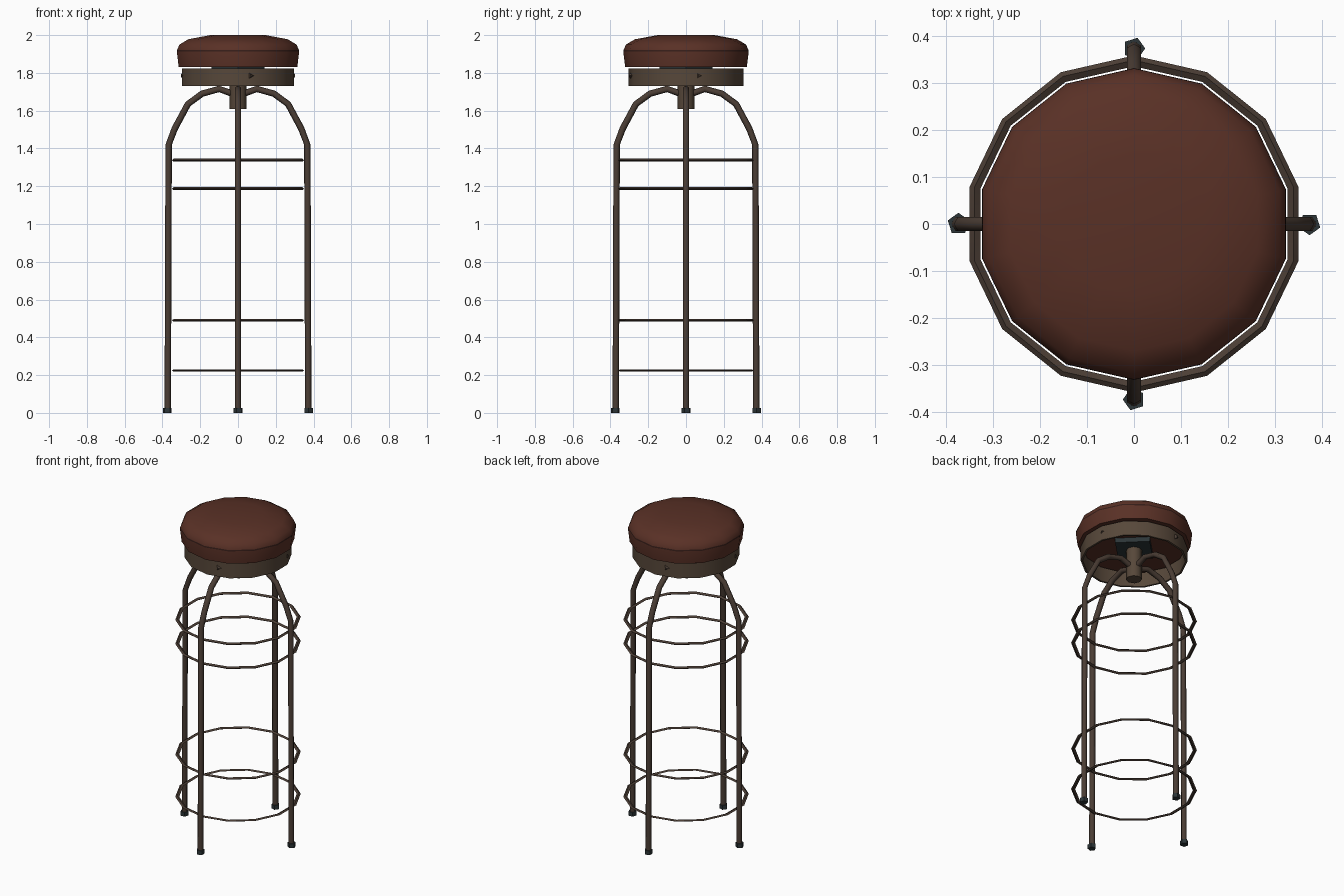
import bpy, bmesh, math
from mathutils import Vector, Matrix

if "Cube" in bpy.data.objects:
    bpy.data.objects.remove(bpy.data.objects["Cube"])


def mat(name, rgb):
    m = bpy.data.materials.new(name)
    m.diffuse_color = (*rgb, 1)
    m.use_nodes = True
    m.node_tree.nodes["Principled BSDF"].inputs["Base Color"].default_value = m.diffuse_color
    return m


LEATHER = mat("red brown leather", (0.100, 0.030, 0.019))
SEAM = mat("dark seam", (0.035, 0.012, 0.009))
BRASS = mat("aged metal", (0.095, 0.064, 0.042))
IRON = mat("dark brown iron", (0.070, 0.047, 0.035))
RUBBER = mat("dark grey teal", (0.025, 0.035, 0.038))


def make(name, bm, mats, smooth=40):
    bmesh.ops.recalc_face_normals(bm, faces=bm.faces)
    me = bpy.data.meshes.new(name)
    bm.to_mesh(me)
    bm.free()
    for m in mats:
        me.materials.append(m)
    ob = bpy.data.objects.new(name, me)
    bpy.context.collection.objects.link(ob)
    if smooth:
        bpy.ops.object.select_all(action='DESELECT')
        ob.select_set(True)
        bpy.context.view_layer.objects.active = ob
        bpy.ops.object.shade_smooth_by_angle(angle=math.radians(smooth))
    return ob


def lathe(name, profile, sides, mats, loop=False, smooth=40, seam_row=None):
    """Turn an (r, z) profile about z; open profiles get flat caps."""
    bm = bmesh.new()
    rows = [[bm.verts.new((r * math.sin(2 * math.pi * i / sides),
                           r * math.cos(2 * math.pi * i / sides), z))
             for i in range(sides)] for r, z in profile]
    n = len(rows)
    for k in range(n if loop else n - 1):
        a, b = rows[k], rows[(k + 1) % n]
        for i in range(sides):
            j = (i + 1) % sides
            f = bm.faces.new((a[i], a[j], b[j], b[i]))
            if k == seam_row:
                f.material_index = 1
    if not loop:
        bm.faces.new(rows[0])
        bm.faces.new(rows[-1])
    return make(name, bm, mats, smooth)


def tube(name, pts, radius, sides, angle, m):
    """Sweep a polygon along an (r, z) path in the vertical plane at angle."""
    bm = bmesh.new()
    rings = []
    P = [Vector((r, 0, z)) for r, z in pts]
    rot = Matrix.Rotation(angle, 3, 'Z')
    for k, p in enumerate(P):
        t = (P[min(k + 1, len(P) - 1)] - P[max(k - 1, 0)]).normalized()
        side = Vector((0, 1, 0))
        up = t.cross(side)
        rings.append([bm.verts.new(rot @ (p + radius * (
            math.cos(2 * math.pi * (i + .5) / sides) * side +
            math.sin(2 * math.pi * (i + .5) / sides) * up))) for i in range(sides)])
    for a, b in zip(rings, rings[1:]):
        for i in range(sides):
            j = (i + 1) % sides
            bm.faces.new((a[i], a[j], b[j], b[i]))
    bm.faces.new(rings[0])
    bm.faces.new(rings[-1])
    return make(name, bm, [m], 65)


# Padded seat with a thin dark seam round its side
lathe("seat_cushion", [(0.322, 1.83), (0.332, 1.912), (0.331, 1.92),
                       (0.318, 1.95), (0.27, 1.978), (0.15, 2.0)],
      14, [LEATHER, SEAM], seam_row=1)

# Open metal band below the seat
lathe("seat_band", [(0.305, 1.73), (0.305, 1.822), (0.293, 1.822), (0.293, 1.73)],
      14, [BRASS], loop=True)

# Mounting plate, and hub where the legs meet
lathe("mounting_plate", [(0.14, 1.80), (0.14, 1.83)], 4, [RUBBER], smooth=0)
lathe("hub", [(0.045, 1.61), (0.045, 1.80)], 8, [BRASS], smooth=50)

# Rivets on the band
for i in range(4):
    bm = bmesh.new()
    a = math.radians(-77 + 90 * i)
    m = (Matrix.Translation((0.302 * math.cos(a), 0.302 * math.sin(a), 1.785))
         @ Matrix.Rotation(a, 4, 'Z') @ Matrix.Rotation(math.pi / 2, 4, 'Y'))
    bmesh.ops.create_cone(bm, cap_ends=True, segments=3, radius1=0.02,
                          radius2=0.008, depth=0.016, matrix=m)
    make(f"rivet_{i + 1}", bm, [IRON], 0)

# Four bent legs with rubber feet
path = [(0.03, 1.69), (0.10, 1.715), (0.19, 1.69), (0.265, 1.635),
        (0.335, 1.505), (0.367, 1.42), (0.372, 0.02)]
for i, side in enumerate(("right", "back", "left", "front")):
    a = math.pi / 2 * i
    tube(f"{side}_leg", path, 0.017, 6, a, IRON)
    tube(f"{side}_foot", [(0.374, 0.0), (0.374, 0.026)], 0.024, 5, a, RUBBER)

# Thin brace rings, the lowest one the finest
for i, (z, t) in enumerate(((1.338, 0.008), (1.187, 0.008), (0.49, 0.007), (0.224, 0.006))):
    lathe(f"brace_ring_{i + 1}", [(0.336, z), (0.349, z + t), (0.359, z), (0.349, z - t)],
          14, [IRON], loop=True, smooth=30)
